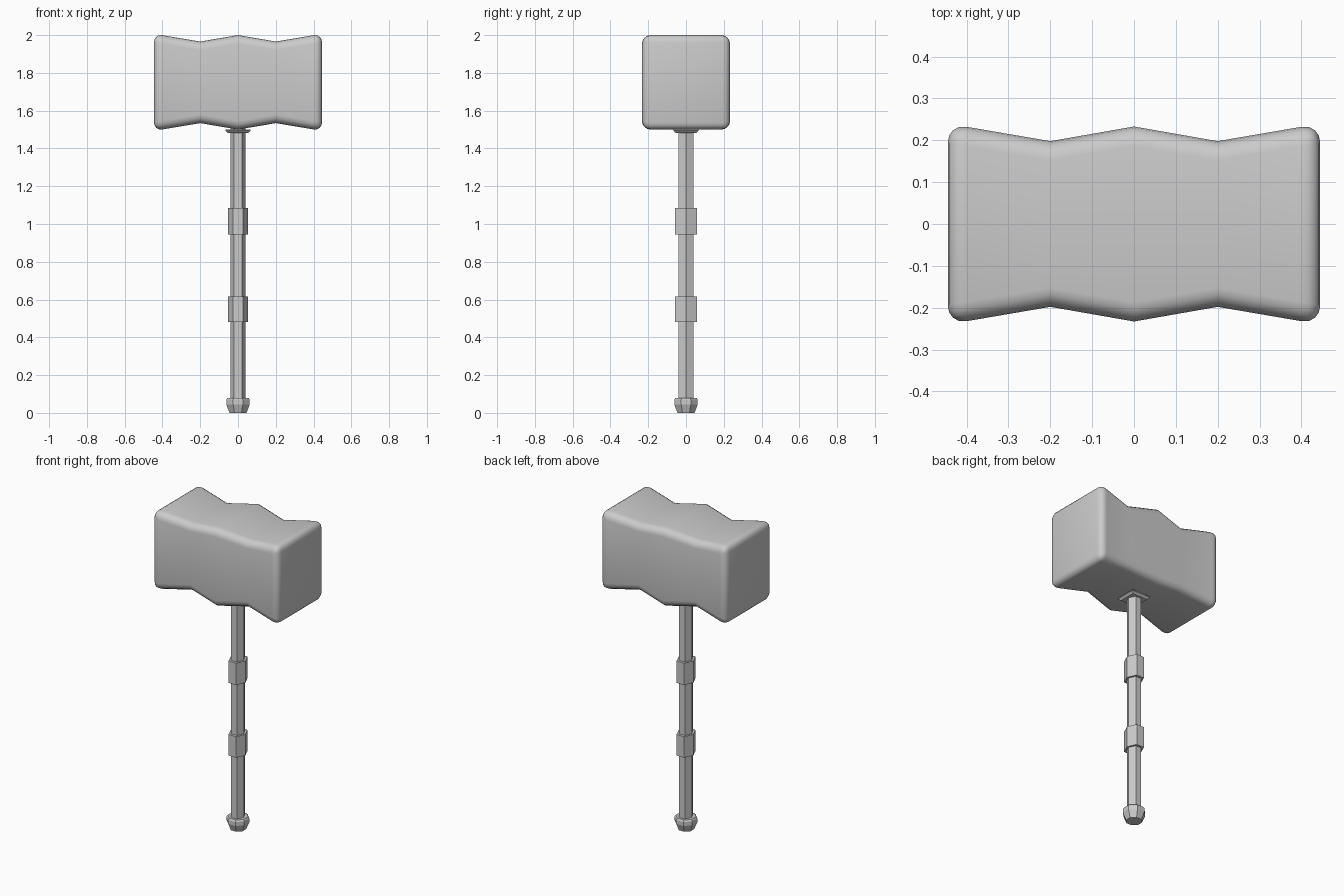
import bpy
import bmesh
import math

if "Cube" in bpy.data.objects:
    bpy.data.objects.remove(bpy.data.objects["Cube"], do_unlink=True)

stone = bpy.data.materials.new("plain_grey")
stone.use_nodes = True
GREY = (0.6, 0.6, 0.6, 1)
stone.diffuse_color = GREY
stone.node_tree.nodes["Principled BSDF"].inputs["Base Color"].default_value = GREY


def loft(name, rings):
    """Skin a list of equal-length vertex rings and cap both ends."""
    bm = bmesh.new()
    loops = [[bm.verts.new(p) for p in ring] for ring in rings]
    n = len(loops[0])
    for a, b in zip(loops, loops[1:]):
        for i in range(n):
            j = (i + 1) % n
            bm.faces.new((a[i], a[j], b[j], b[i]))
    bm.faces.new(loops[0])
    bm.faces.new(loops[-1])
    bmesh.ops.recalc_face_normals(bm, faces=bm.faces)
    mesh = bpy.data.meshes.new(name)
    bm.to_mesh(mesh)
    bm.free()
    mesh.materials.append(stone)
    obj = bpy.data.objects.new(name, mesh)
    bpy.context.collection.objects.link(obj)
    return obj


def polygon(sides, rx, ry, z, turn=0.0):
    """Horizontal polygon with half-widths rx and ry."""
    angles = [turn + math.tau * i / sides for i in range(sides)]
    return [(rx * math.cos(a), ry * math.sin(a), z) for a in angles]


def hex_bar(name, rx, half_y, z0, z1):
    ry = half_y / math.sin(math.pi / 3)
    return loft(name, [polygon(6, rx, ry, z) for z in (z0, z1)])


# Handle and its two grip bands
hex_bar("handle", 0.041, 0.041, 0.05, 1.52)
hex_bar("lower_band", 0.053, 0.057, 0.48, 0.615)
hex_bar("upper_band", 0.053, 0.057, 0.945, 1.085)

# Tapered pommel
turn = math.pi / 8
loft("pommel", [polygon(8, r / math.cos(turn), r / math.cos(turn), z, turn)
                for r, z in ((0.045, 0), (0.062, 0.045), (0.062, 0.07), (0.056, 0.08))])

# Square collar under the head
corner = math.pi / 4
loft("collar", [polygon(4, r * math.sqrt(2), r * math.sqrt(2), z, corner)
                for r, z in ((0.054, 1.482), (0.066, 1.494), (0.066, 1.5))])

# Head: a block with two shallow waists and rounded outer edges
sections = []
for x, hy, hz in ((-0.445, 0.24, 0.257), (-0.2, 0.198, 0.216), (0, 0.233, 0.25),
                  (0.2, 0.198, 0.216), (0.445, 0.24, 0.257)):
    sections.append([(x, sy * hy, 1.75 + sz * hz)
                     for sy, sz in ((-1, -1), (1, -1), (1, 1), (-1, 1))])
head = loft("hammer_head", sections)
bevel = head.modifiers.new("rounded_edges", "BEVEL")
bevel.width = 0.045
bevel.segments = 4
bevel.limit_method = "ANGLE"
bevel.angle_limit = math.radians(50)
for face in head.data.polygons:
    face.use_smooth = True
